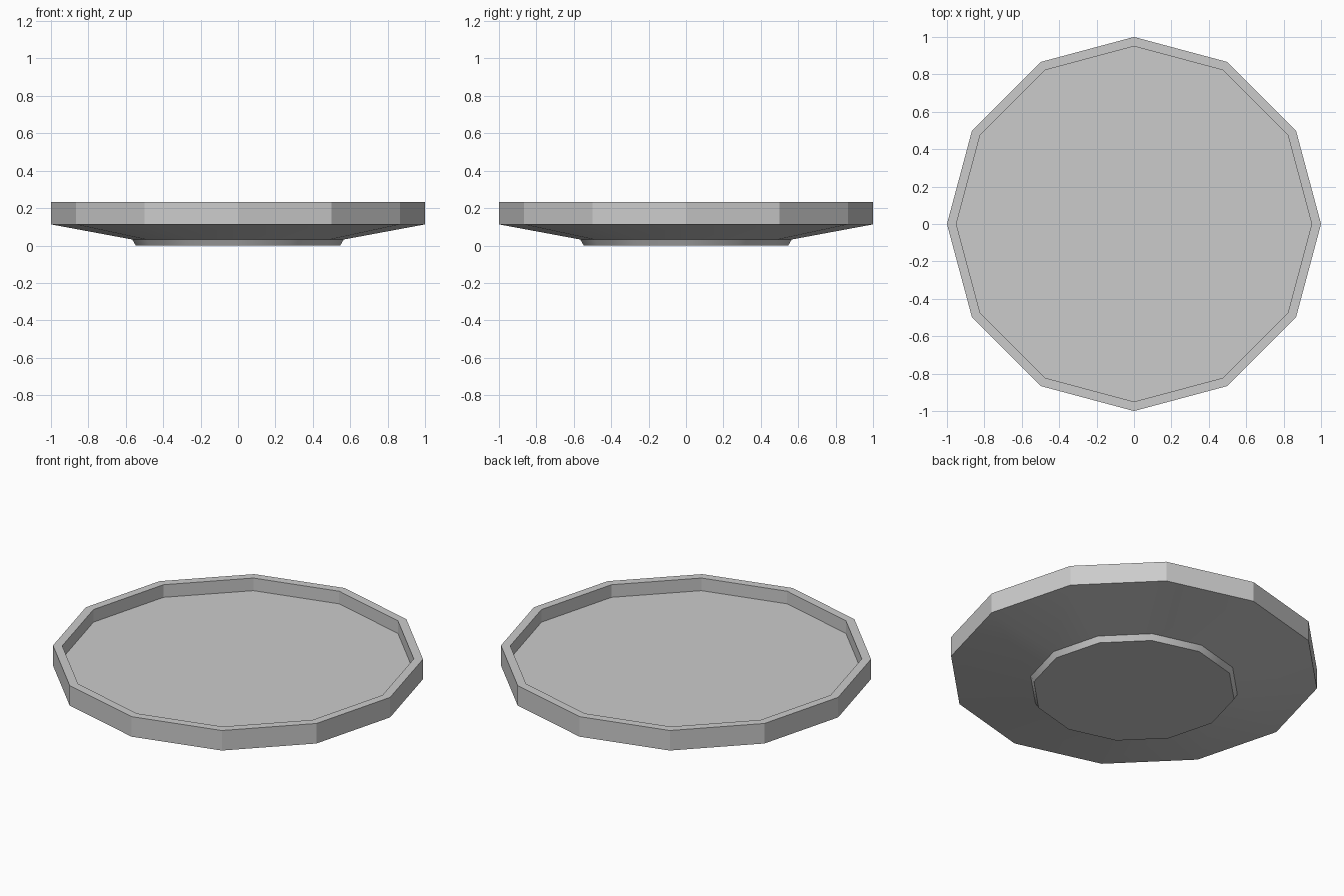
import bpy
import bmesh
import math

SIDES = 12

cube = bpy.data.objects.get("Cube")
if cube:
    bpy.data.objects.remove(cube, do_unlink=True)

# Single grey for the whole dish
grey = bpy.data.materials.new("plain_grey")
grey.use_nodes = True
colour = (0.6, 0.6, 0.6, 1)
grey.diffuse_color = colour
grey.node_tree.nodes["Principled BSDF"].inputs["Base Color"].default_value = colour


def lathe(name, profile):
    """Revolve a (radius, height) profile and cap both ends."""
    bm = bmesh.new()
    rings = []
    for radius, height in profile:
        angles = [math.tau * i / SIDES for i in range(SIDES)]
        rings.append([bm.verts.new((radius * math.cos(a), radius * math.sin(a), height))
                      for a in angles])
    for low, high in zip(rings, rings[1:]):
        for i in range(SIDES):
            j = (i + 1) % SIDES
            bm.faces.new((low[i], low[j], high[j], high[i]))
    bm.faces.new(rings[0][::-1])
    bm.faces.new(rings[-1])
    bmesh.ops.recalc_face_normals(bm, faces=bm.faces)
    mesh = bpy.data.meshes.new(name)
    bm.to_mesh(mesh)
    bm.free()
    mesh.materials.append(grey)
    obj = bpy.data.objects.new(name, mesh)
    bpy.context.collection.objects.link(obj)
    return obj


# Foot, sloping underside, outer wall, rim, inner wall, floor
plate = lathe("plate", [
    (0.547, 0), (0.565, 0.032),
    (1, 0.113), (1, 0.232),
    (0.95, 0.232), (0.95, 0.157),
])

# Soft underside, crisp wall facets
bpy.ops.object.select_all(action="DESELECT")
plate.select_set(True)
bpy.context.view_layer.objects.active = plate
bpy.ops.object.shade_smooth_by_angle(angle=math.radians(29))
